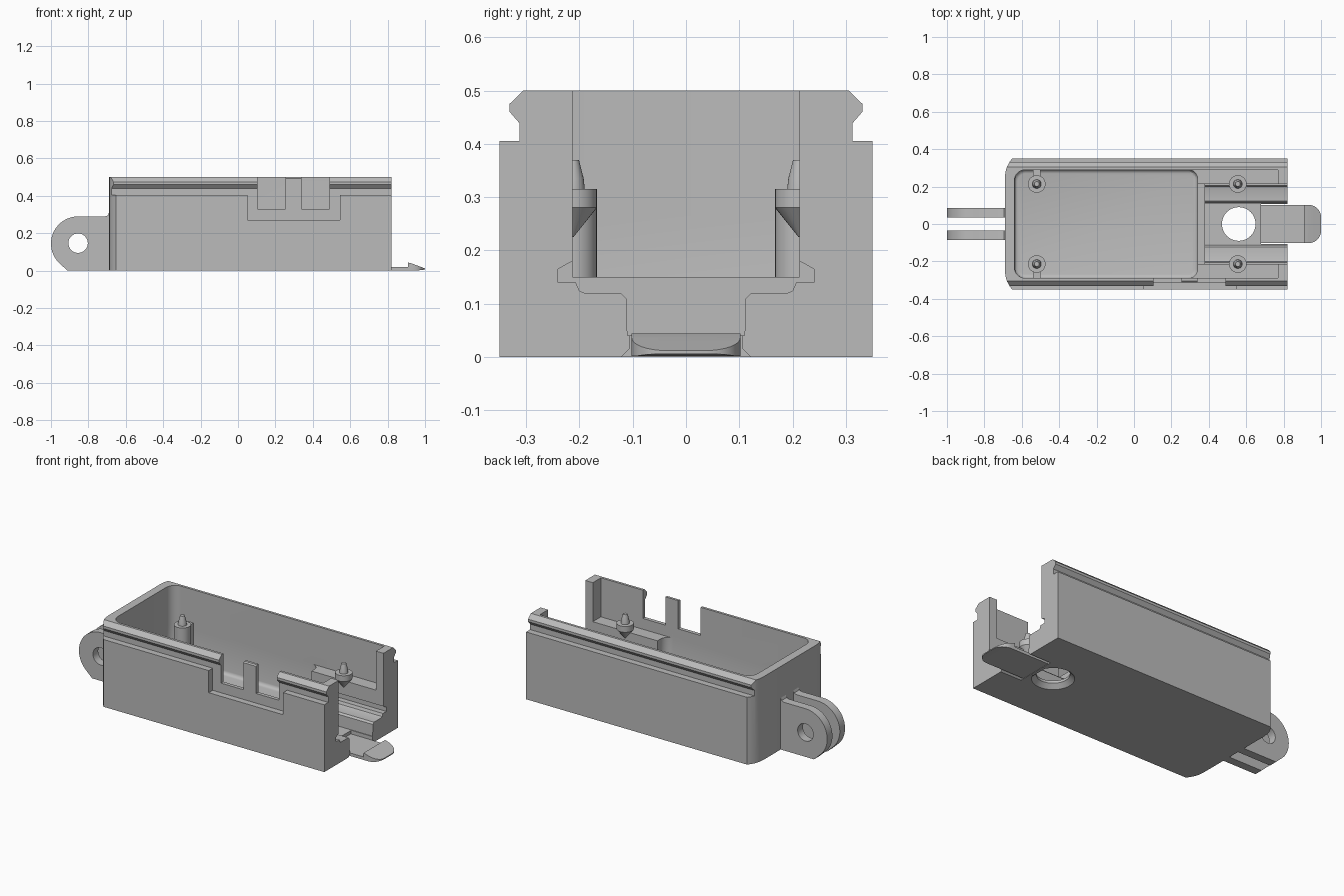
import bpy, bmesh, math
from mathutils import Vector

cube = bpy.data.objects.get("Cube")
if cube:
    bpy.data.objects.remove(cube, do_unlink=True)

grey = bpy.data.materials.new("plain grey")
grey.use_nodes = True
colour = (0.5, 0.5, 0.5, 1)
grey.diffuse_color = colour
grey.node_tree.nodes["Principled BSDF"].inputs["Base Color"].default_value = colour


def finish(name, bm):
    bmesh.ops.recalc_face_normals(bm, faces=bm.faces)
    mesh = bpy.data.meshes.new(name)
    bm.to_mesh(mesh)
    bm.free()
    mesh.materials.append(grey)
    ob = bpy.data.objects.new(name, mesh)
    bpy.context.collection.objects.link(ob)
    return ob


def prism(name, pts, axis, a, b, fillet=0):
    """Extrude a 2D outline along an axis; fillet rounds the edges at the start."""
    def place(p, t):
        return {"x": (t, p[0], p[1]), "y": (p[0], t, p[1]), "z": (p[0], p[1], t)}[axis]
    bm = bmesh.new()
    start = bm.faces.new([bm.verts.new(place(p, a)) for p in pts])
    new = bmesh.ops.extrude_face_region(bm, geom=[start], use_keep_orig=True)["geom"]
    shift = Vector(place((0, 0), b - a))
    bmesh.ops.translate(bm, vec=shift, verts=[g for g in new if isinstance(g, bmesh.types.BMVert)])
    bmesh.ops.recalc_face_normals(bm, faces=bm.faces)
    if fillet:
        bmesh.ops.bevel(bm, geom=list(start.edges), offset=fillet, segments=3,
                        profile=0.5, affect="EDGES")
    return finish(name, bm)


def box(x0, x1, y0, y1, z0, z1):
    return prism("box", [(x0, y0), (x1, y0), (x1, y1), (x0, y1)], "z", z0, z1)


def arc(cx, cy, r, a0, a1, n=8):
    angles = [math.radians(a0 + (a1 - a0) * i / n) for i in range(n + 1)]
    return [(cx + r * math.cos(a), cy + r * math.sin(a)) for a in angles]


def plan(x0, x1, h, left, right):
    """Rectangle outline with rounded ends (radius zero keeps a corner sharp)."""
    pts = []
    for x, s, r, a in ((x0, -1, left, 180), (x1, -1, right, 270),
                       (x1, 1, right, 0), (x0, 1, left, 90)):
        cx = x + r if x == x0 else x - r
        pts += arc(cx, s * (h - r), r, a, a + 90) if r else [(x, s * h)]
    return pts


def mirrored(half):
    return half + [(-y, z) for y, z in reversed(half)]


def lathe(name, profile, x, y, n=28):
    """Revolve (radius, height) points around a vertical axis."""
    bm = bmesh.new()
    rings = [[bm.verts.new((x + px, y + py, z)) for px, py in arc(0, 0, r, 0, 360, n)[:-1]]
             for r, z in profile]
    for low, high in zip(rings, rings[1:]):
        for i in range(n):
            j = (i + 1) % n
            bm.faces.new((low[i], low[j], high[j], high[i]))
    bm.faces.new(rings[0])
    bm.faces.new(rings[-1])
    return finish(name, bm)


def combine(target, other, operation="DIFFERENCE"):
    mod = target.modifiers.new("combine", "BOOLEAN")
    mod.operation, mod.solver, mod.object = operation, "EXACT", other
    bpy.context.view_layer.update()
    graph = bpy.context.evaluated_depsgraph_get()
    mesh = bpy.data.meshes.new_from_object(target.evaluated_get(graph))
    target.modifiers.clear()
    target.data = mesh
    bpy.data.objects.remove(other, do_unlink=True)


# Housing: stepped side profile with a rail, trimmed to a plan rounded at one end
side = [(0.35, 0), (0.35, 0.405), (0.312, 0.405), (0.312, 0.438),
        (0.331, 0.46), (0.331, 0.475), (0.305, 0.5)]
housing = prism("housing", mirrored(side), "x", -0.75, 0.82)
combine(housing, prism("trim", plan(-0.69, 0.9, 0.4, 0.15, 0), "z", -0.1, 0.6), "INTERSECT")

# Main pocket, then the upper chamber that leaves the post ledges
combine(housing, prism("pocket", plan(-0.64, 0.34, 0.29, 0.06, 0.05), "z", 0.05, 0.6, 0.02))
combine(housing, prism("chamber", plan(-0.64, 0.77, 0.29, 0.06, 0), "z", 0.265, 0.7))
combine(housing, box(0.3, 0.4, -0.213, 0.213, 0.15, 0.6))

# Stepped channel through the open end
channel = [(0.213, 0.7), (0.213, 0.18), (0.24, 0.165), (0.24, 0.14), (0.207, 0.14),
           (0.2, 0.124), (0.19, 0.12), (0.122, 0.12), (0.112, 0.11), (0.11, 0.04)]
combine(housing, prism("channel", mirrored(channel), "x", 0.38, 0.9))
slit = [(0.106, 0.06), (0.106, 0.015), (0.122, -0.001), (0.122, -0.05)]
combine(housing, prism("slit", mirrored(slit), "x", 0.68, 0.9))

# Round floor hole with a chamfered mouth
combine(housing, lathe("floor_hole", [(0.125, -0.01), (0.09, 0.025), (0.09, 0.1)], 0.56, 0, 40))

# Front wall: outer recess, rail gap and two slots with a tab between
combine(housing, box(0.05, 0.545, -0.4, -0.312, 0.272, 0.405))
combine(housing, box(0.105, 0.49, -0.4, -0.312, 0.38, 0.6))
for x0, x1 in ((0.105, 0.255), (0.34, 0.49)):
    combine(housing, box(x0, x1, -0.4, -0.25, 0.33, 0.6))
parts = [housing]

# Posts with locating pegs
peg = [(0.047, 0.315), (0.024, 0.315), (0.022, 0.335), (0.013, 0.37)]
for s, label in ((1, "back"), (-1, "front")):
    y = 0.214 * s
    parts.append(lathe(label + "_left_post", [(0.047, 0.04)] + peg, -0.52, y))
    parts.append(lathe(label + "_right_post", [(0.003, 0.225), (0.047, 0.28)] + peg, 0.555, y))
    rib = box(-0.54, -0.5, min(y, 0.295 * s), max(y, 0.295 * s), 0.04, 0.3)
    rib.name = label + "_post_rib"
    parts.append(rib)

# Pair of hinge lugs
lug = arc(-0.855, 0.145, 0.145, 90, 225, 20) + [(-0.912, 0), (-0.66, 0), (-0.66, 0.31),
                                               (-0.69, 0.31), (-0.696, 0.296), (-0.71, 0.29)]
for y, label in ((0.035, "back"), (-0.085, "front")):
    ob = prism(label + "_hinge_lug", lug, "y", y, y + 0.05)
    combine(ob, prism("pin_hole", arc(-0.855, 0.147, 0.052, 0, 360, 32)[:-1], "y", y - 0.1, y + 0.1))
    parts.append(ob)

# Spring tongue with a hooked, rounded tip
hook = [(0.66, 0.002), (0.97, 0.002), (1.0, 0.006), (1.0, 0.012), (0.93, 0.038),
        (0.908, 0.044), (0.908, 0.02), (0.66, 0.02)]
tongue = prism("latch_tongue", hook, "y", -0.15, 0.15)
combine(tongue, prism("tip", plan(0.5, 1.0, 0.102, 0, 0.065), "z", -0.1, 0.2), "INTERSECT")
parts.append(tongue)

# Smooth the curved walls and keep the edges crisp
bpy.ops.object.select_all(action="DESELECT")
for ob in parts:
    ob.select_set(True)
bpy.context.view_layer.objects.active = housing
bpy.ops.object.shade_smooth_by_angle(angle=math.radians(30))
